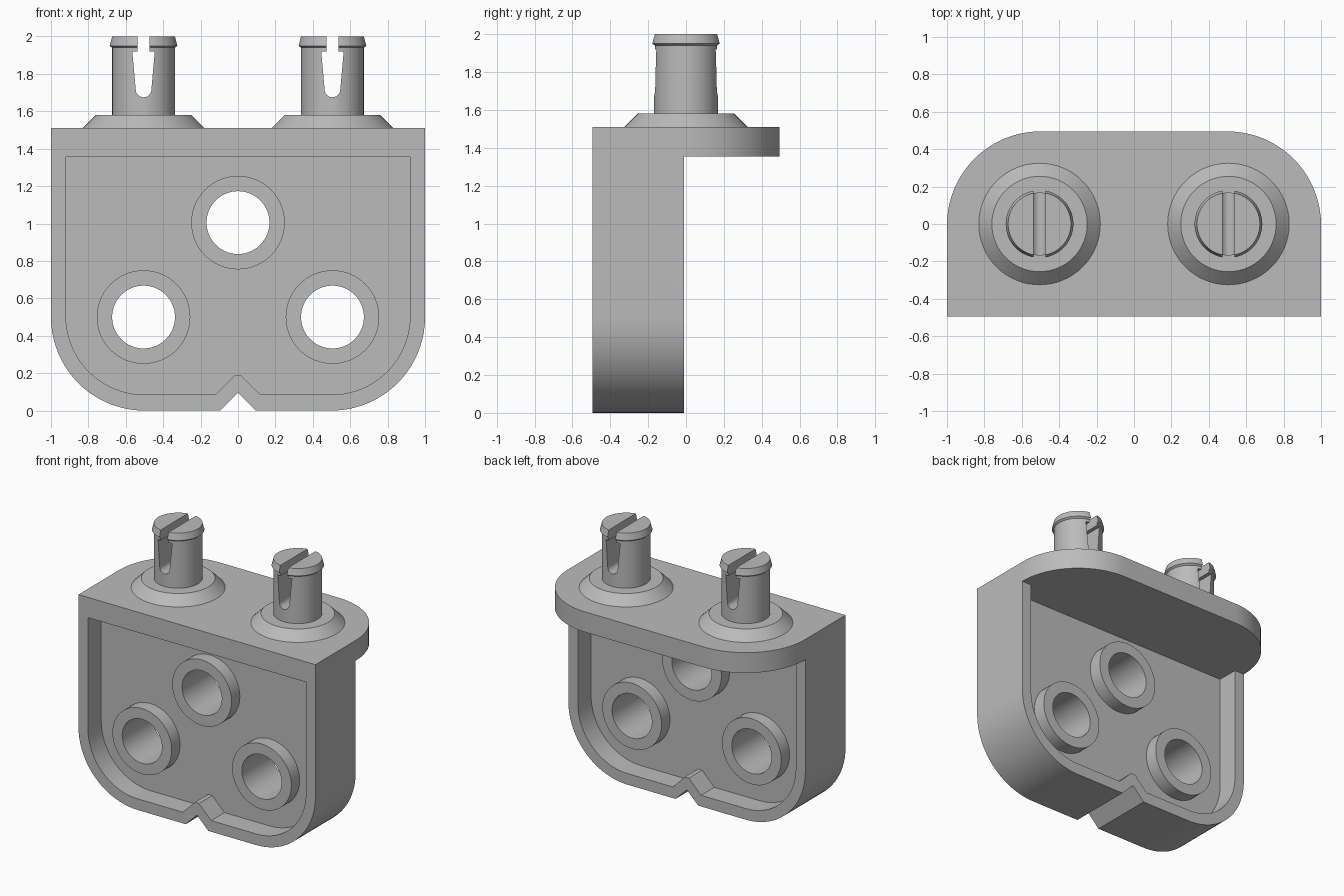
import bpy, bmesh
from math import sin, cos, pi, radians
from mathutils import Vector

if "Cube" in bpy.data.objects:
    bpy.data.objects.remove(bpy.data.objects["Cube"])

grey = bpy.data.materials.new("light_grey")
grey.use_nodes = True
GREY = (0.5, 0.5, 0.5, 1)
grey.diffuse_color = GREY
grey.node_tree.nodes["Principled BSDF"].inputs["Base Color"].default_value = GREY


def finish(bm, name):
    bmesh.ops.recalc_face_normals(bm, faces=bm.faces)
    mesh = bpy.data.meshes.new(name)
    bm.to_mesh(mesh)
    bm.free()
    mesh.materials.append(grey)
    ob = bpy.data.objects.new(name, mesh)
    bpy.context.collection.objects.link(ob)
    return ob


def arc(cx, cy, r, a0, a1, n=20):
    """Points on an arc, angles in degrees."""
    return [(cx + r * cos(radians(a0 + (a1 - a0) * i / n)),
             cy + r * sin(radians(a0 + (a1 - a0) * i / n))) for i in range(n + 1)]


def prism(name, outline, lo, hi, axis="y"):
    """Extrude an outline along y (points are x, z) or z (points are x, y)."""
    bm = bmesh.new()
    place = (lambda u, v: (u, lo, v)) if axis == "y" else (lambda u, v: (u, v, lo))
    face = bm.faces.new([bm.verts.new(place(u, v)) for u, v in outline])
    new = bmesh.ops.extrude_face_region(bm, geom=[face])["geom"]
    move = Vector((0, hi - lo, 0) if axis == "y" else (0, 0, hi - lo))
    bmesh.ops.translate(bm, vec=move,
                        verts=[g for g in new if isinstance(g, bmesh.types.BMVert)])
    return finish(bm, name)


def lathe(name, profile, x, steps=64):
    """Revolve a closed (radius, z) profile about a vertical axis."""
    bm = bmesh.new()
    verts = [bm.verts.new((r, 0, z)) for r, z in profile]
    edges = [bm.edges.new(pair) for pair in zip(verts, verts[1:])]
    bmesh.ops.spin(bm, geom=verts + edges, cent=(0, 0, 0), axis=(0, 0, 1),
                   angle=2 * pi, steps=steps)
    bmesh.ops.remove_doubles(bm, verts=bm.verts, dist=1e-4)
    bmesh.ops.translate(bm, vec=(x, 0, 0), verts=bm.verts)
    return finish(bm, name)


def combine(ob, tool, operation):
    """Apply a boolean and discard the tool."""
    tool.hide_render = True
    mod = ob.modifiers.new("cut", "BOOLEAN")
    mod.operation, mod.object, mod.solver = operation, tool, "EXACT"
    bpy.context.view_layer.objects.active = ob
    bpy.ops.object.modifier_apply(modifier=mod.name)
    bpy.data.objects.remove(tool)


def smooth(ob):
    bpy.ops.object.select_all(action="DESELECT")
    ob.select_set(True)
    bpy.context.view_layer.objects.active = ob
    bpy.ops.object.shade_smooth_by_angle(angle=radians(25))


def shield(side, bottom, top, radius, notch):
    """Plate outline with round lower corners and a notch in the bottom edge."""
    c = side - radius
    return ([(-side, top)] + arc(-c, bottom + radius, radius, 180, 270) + notch
            + arc(c, bottom + radius, radius, 270, 360) + [(side, top)])


FRONT, BACK, TOP = -0.495, -0.01, 1.51
SHELF = 1.355
RECESS, BOSS_SET = 0.16, 0.06

# Upright body with a notch at the bottom
body = prism("body", shield(1, 0, TOP, 0.5, [(-0.095, 0), (0, 0.095), (0.095, 0)]),
             FRONT, BACK)

# Shelf with rounded rear corners
shelf = prism("shelf", [(-1, -0.25), (1, -0.25)] + arc(0.5, -0.005, 0.5, 0, 90)
              + arc(-0.5, -0.005, 0.5, 90, 180), SHELF, TOP, "z")
combine(body, shelf, "UNION")

# Recesses on both sides, leaving a thin rim and a middle web
inner = shield(0.92, 0.085, SHELF, 0.42,
               [(-0.12, 0.085), (-0.017, 0.188), (0.017, 0.188), (0.12, 0.085)])
combine(body, prism("front_recess", inner, FRONT - 0.1, FRONT + RECESS), "DIFFERENCE")
combine(body, prism("back_recess", inner, BACK - RECESS, BACK + 0.015), "DIFFERENCE")

# Round bosses and through holes
for x, z in [(0, 1.005), (-0.505, 0.5), (0.505, 0.5)]:
    ring = arc(x, z, 0.25, 0, 360, 64)[:-1]
    hole = arc(x, z, 0.168, 0, 360, 64)[:-1]
    combine(body, prism("boss", ring, FRONT + BOSS_SET, BACK - BOSS_SET), "UNION")
    combine(body, prism("hole", hole, -1, 1), "DIFFERENCE")
smooth(body)

# Split pins standing on sloped collars
collar = [(0, TOP), (0.325, TOP), (0.255, 1.58), (0, 1.58)]
shaft = [(0, 1.56), (0.168, 1.56), (0.168, 1.94), (0.181, 1.95), (0.168, 2), (0, 2)]
for side, x in (("right", -0.505), ("left", 0.505)):
    smooth(lathe(side + "_collar", collar, x))
    pin = lathe(side + "_pin", shaft, x)
    slot = ([(0.033, 2.1), (0.033, 1.92), (0.06, 1.92)]
            + arc(0, 1.717, 0.042, 0, -180, 16)
            + [(-0.06, 1.92), (-0.033, 1.92), (-0.033, 2.1)])
    combine(pin, prism("slot", [(x + u, v) for u, v in slot], -0.4, 0.4), "DIFFERENCE")
    smooth(pin)
